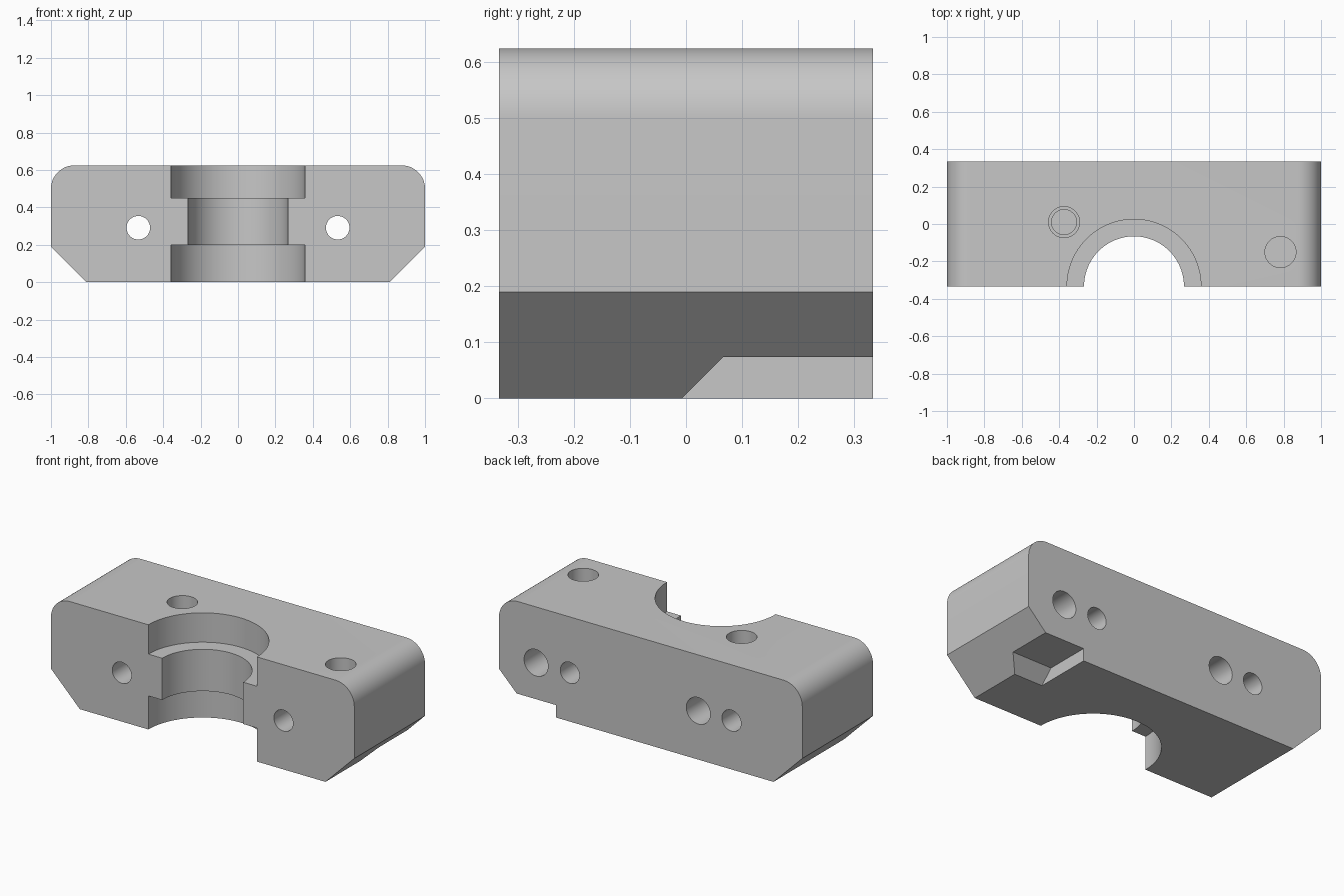
import bpy, bmesh, math
from mathutils import Matrix, Vector

if "Cube" in bpy.data.objects:
    bpy.data.objects.remove(bpy.data.objects["Cube"], do_unlink=True)

HALF_DEPTH = 0.333
HEIGHT = 0.624

grey = bpy.data.materials.new("plain_grey")
grey.use_nodes = True
colour = (0.57, 0.57, 0.57, 1)
grey.diffuse_color = colour
grey.node_tree.nodes["Principled BSDF"].inputs["Base Color"].default_value = colour


def make_object(name, bm):
    bmesh.ops.recalc_face_normals(bm, faces=bm.faces)
    mesh = bpy.data.meshes.new(name)
    bm.to_mesh(mesh)
    bm.free()
    mesh.materials.append(grey)
    obj = bpy.data.objects.new(name, mesh)
    bpy.context.collection.objects.link(obj)
    return obj


def prism(name, points, travel):
    """Extrude a closed outline of 3D points along a vector."""
    bm = bmesh.new()
    face = bm.faces.new([bm.verts.new(p) for p in points])
    new = bmesh.ops.extrude_face_region(bm, geom=[face])["geom"]
    bmesh.ops.translate(bm, vec=travel,
                        verts=[v for v in new if isinstance(v, bmesh.types.BMVert)])
    return make_object(name, bm)


def rod(name, start, end, radius, sides=48):
    """Cylinder between two points."""
    start, end = Vector(start), Vector(end)
    axis = end - start
    turn = axis.to_track_quat("Z", "Y").to_matrix().to_4x4()
    bm = bmesh.new()
    bmesh.ops.create_cone(bm, cap_ends=True, segments=sides, radius1=radius,
                          radius2=radius, depth=axis.length,
                          matrix=Matrix.Translation((start + end) / 2) @ turn)
    return make_object(name, bm)


# Block: rounded upper corners, chamfered lower corners
CORNER, CHAMFER = 0.124, 0.19
half = [(1 - CHAMFER, 0), (1, CHAMFER)]
for i in range(17):
    a = math.radians(90 * i / 16)
    half.append((1 - CORNER + CORNER * math.cos(a),
                 HEIGHT - CORNER + CORNER * math.sin(a)))
outline = half + [(-x, z) for x, z in reversed(half)]
block = prism("clamp_block", [(x, -HALF_DEPTH, z) for x, z in outline],
              (0, 2 * HALF_DEPTH, 0))

cutters = []

# Stepped half bore in the front face
for low, high, radius in ((-0.1, 0.2, 0.358), (0.1, 0.5, 0.267), (0.449, 0.8, 0.358)):
    cutters.append(rod("bore_cutter", (0, -HALF_DEPTH, low),
                       (0, -HALF_DEPTH, high), radius, 96))

# Screw holes running front to back
for side in (-1, 1):
    cutters.append(rod("screw_cutter", (side * 0.533, -0.5, 0.291),
                       (side * 0.533, 0.5, 0.291), 0.063))

# Blind holes in the back
for x in (-0.314, 0.756):
    cutters.append(rod("back_hole_cutter", (x, 0.08, 0.291), (x, 0.5, 0.291), 0.079))

# Blind holes in the top, one of them stepped
for x, y, floor, radius in ((-0.374, 0.01, 0.48, 0.083), (-0.374, 0.01, 0.4, 0.067),
                            (0.783, -0.15, 0.42, 0.083)):
    cutters.append(rod("top_hole_cutter", (x, y, floor), (x, y, 0.8), radius))

# Ramped notch under the back corner
ramp = [(-0.107, -0.1), (0.067, 0.074), (0.5, 0.074), (0.5, -0.1)]
cutters.append(prism("notch_cutter", [(0.624, y, z) for y, z in ramp], (0.6, 0, 0)))

# Cut everything out of the block
bpy.ops.object.select_all(action="DESELECT")
bpy.context.view_layer.objects.active = block
block.select_set(True)
for cutter in cutters:
    cutter.hide_render = True
    cut = block.modifiers.new("cut", "BOOLEAN")
    cut.operation = "DIFFERENCE"
    cut.solver = "EXACT"
    cut.object = cutter
    bpy.ops.object.modifier_apply(modifier=cut.name)
for cutter in cutters:
    bpy.data.objects.remove(cutter, do_unlink=True)

bpy.ops.object.shade_smooth_by_angle(angle=math.radians(30))
